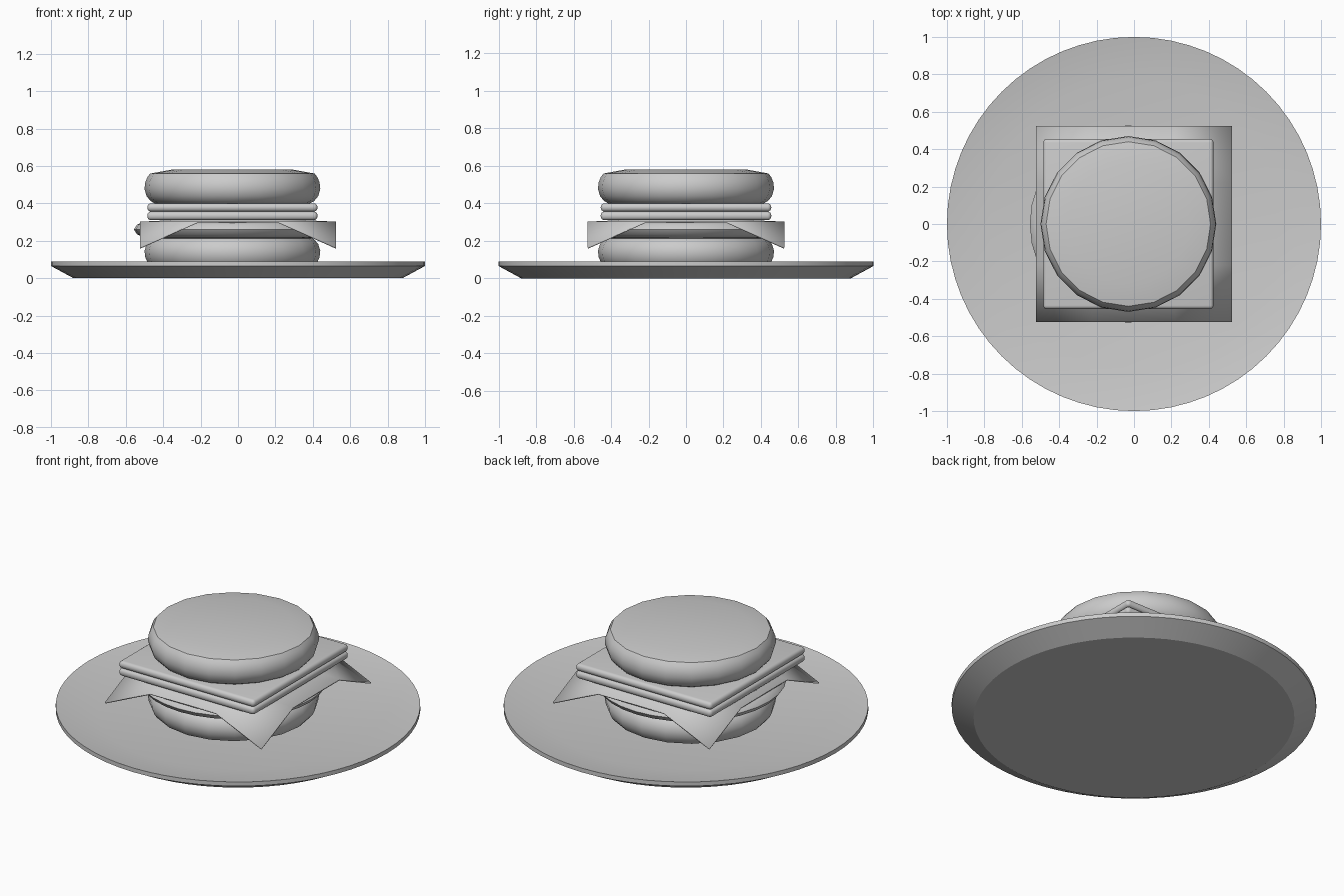
import bpy, bmesh
from math import radians, cos, sin, pi

if "Cube" in bpy.data.objects:
    bpy.data.objects.remove(bpy.data.objects["Cube"])

CX = -0.03  # the stacked fillings sit slightly left of the plate centre


def finish(name, bm, smooth=35):
    bmesh.ops.recalc_face_normals(bm, faces=bm.faces)
    me = bpy.data.meshes.new(name)
    bm.to_mesh(me)
    bm.free()
    ob = bpy.data.objects.new(name, me)
    bpy.context.collection.objects.link(ob)
    bpy.ops.object.select_all(action='DESELECT')
    ob.select_set(True)
    bpy.context.view_layer.objects.active = ob
    bpy.ops.object.shade_smooth_by_angle(angle=radians(smooth))
    return ob


def lathe(name, profile, sides, x=0.0, smooth=35):
    """Closed round solid from (radius, z) points, capped at both ends."""
    bm = bmesh.new()
    rings = [[bm.verts.new((x + r * cos(2 * pi * i / sides),
                            r * sin(2 * pi * i / sides), z))
              for i in range(sides)] for r, z in profile]
    for a, b in zip(rings, rings[1:]):
        for i in range(sides):
            j = (i + 1) % sides
            bm.faces.new((a[i], a[j], b[j], b[i]))
    bm.faces.new(rings[0][::-1])
    bm.faces.new(rings[-1])
    return finish(name, bm, smooth)


def slab(name, z0, z1):
    bm = bmesh.new()
    bmesh.ops.create_cube(bm, size=1)
    for v in bm.verts:
        v.co = (CX + v.co.x * 0.91, v.co.y * 0.91,
                (z0 + z1) / 2 + v.co.z * (z1 - z0))
    bmesh.ops.bevel(bm, geom=bm.edges[:], offset=0.02, segments=4,
                    profile=0.5, affect='EDGES')
    return finish(name, bm)


# Plate: shallow dish with a sloping rim
lathe("plate", [(0.88, 0.0), (1.0, 0.065), (1.0, 0.09), (0.77, 0.05)], 64, smooth=20)

# Buns: bulging sides, chamfered outer end; the bottom one is flipped
bun = [(0.41, 0.0), (0.437, 0.015), (0.459, 0.042), (0.47, 0.08),
       (0.466, 0.115), (0.455, 0.142), (0.44, 0.162), (0.325, 0.183)]
lathe("top_bun", [(r, 0.397 + z) for r, z in bun], 20, CX)
lathe("bottom_bun", [(r, 0.222 - z * 0.95) for r, z in bun], 20, CX)

# Patty: disc with a rounded rim
lathe("patty", [(0.42, 0.212), (0.475, 0.217), (0.51, 0.234), (0.527, 0.26),
                (0.51, 0.286), (0.475, 0.302), (0.42, 0.306)], 32, CX)

# Cheese slice: thin square sheet with four drooping corners
bm = bmesh.new()
steps = (-0.525, -0.22, 0.22, 0.525)
height = (0.316, 0.302, 0.165)  # middle, edge, corner
g = [[bm.verts.new((x, y, height[(i in (0, 3)) + (j in (0, 3))]))
      for j, y in enumerate(steps)] for i, x in enumerate(steps)]
for i in range(3):
    for j in range(3):
        a, b, c, d = g[i][j], g[i + 1][j], g[i + 1][j + 1], g[i][j + 1]
        if i == 1 or j == 1:
            bm.faces.new((a, b, c, d))
        elif i == j:
            bm.faces.new((a, b, d))
            bm.faces.new((b, c, d))
        else:
            bm.faces.new((a, b, c))
            bm.faces.new((a, c, d))
cheese = finish("cheese_slice", bm, smooth=15)
mod = cheese.modifiers.new("thickness", 'SOLIDIFY')
mod.thickness = 0.008
mod.offset = -1

# Two rounded square slices under the top bun
slab("lower_slice", 0.31, 0.356)
slab("upper_slice", 0.356, 0.40)
